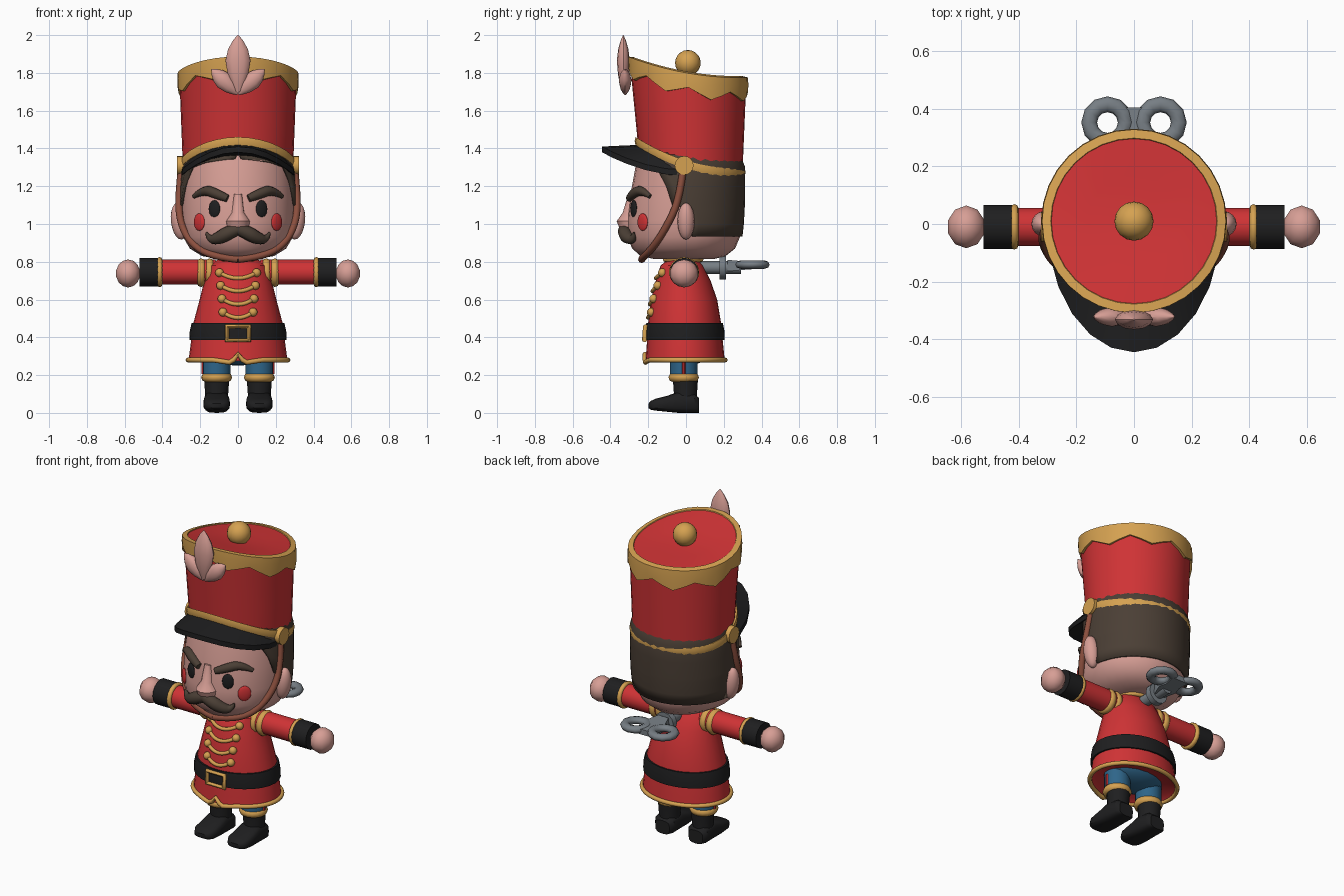
import bpy, bmesh, math
from mathutils import Vector, Matrix

if "Cube" in bpy.data.objects:
    bpy.data.objects.remove(bpy.data.objects["Cube"])

TAU = 2 * math.pi


def mat(name, r, g, b):
    m = bpy.data.materials.new(name)
    m.diffuse_color = tuple((c / 255) ** 2.2 for c in (r, g, b)) + (1,)
    m.use_nodes = True
    m.node_tree.nodes["Principled BSDF"].inputs["Base Color"].default_value = m.diffuse_color
    return m


RED, GOLD = mat("red", 206, 54, 56), mat("gold", 212, 160, 82)
SKIN, BLACK = mat("skin", 214, 157, 148), mat("black", 36, 36, 37)
BROWN, LEATHER = mat("hair brown", 76, 65, 56), mat("leather", 138, 80, 64)
GREY, BLUE = mat("steel grey", 118, 125, 131), mat("blue", 50, 101, 136)


def finish(o, name, m, angle=38):
    o.name = name
    o.data.materials.clear()
    o.data.materials.append(m)
    bpy.ops.object.select_all(action='DESELECT')
    o.select_set(True)
    bpy.context.view_layer.objects.active = o
    bpy.ops.object.shade_smooth_by_angle(angle=math.radians(angle))
    return o


def loft(name, rings, m, closed=True, cap=True, loop=False):
    """Skin a list of equal-length point rings."""
    bm = bmesh.new()
    vs = [[bm.verts.new(p) for p in r] for r in rings]
    n = len(vs[0])
    for a, b in zip(vs, vs[1:] + (vs[:1] if loop else [])):
        for i in range(n if closed else n - 1):
            j = (i + 1) % n
            bm.faces.new((a[i], a[j], b[j], b[i]))
    if cap:
        bm.faces.new(vs[0])
        bm.faces.new(vs[-1])
    bmesh.ops.recalc_face_normals(bm, faces=bm.faces)
    me = bpy.data.meshes.new(name)
    bm.to_mesh(me)
    bm.free()
    o = bpy.data.objects.new(name, me)
    bpy.context.collection.objects.link(o)
    return finish(o, name, m)


def ball(name, loc, size, m, rot=(0, 0, 0), seg=16, rows=10):
    bpy.ops.mesh.primitive_uv_sphere_add(segments=seg, ring_count=rows, location=loc, rotation=rot)
    o = bpy.context.object
    o.scale = size
    return finish(o, name, m)


def rod(name, loc, r, depth, m, axis='Z', seg=16):
    rot = {'X': (0, math.pi / 2, 0), 'Y': (math.pi / 2, 0, 0), 'Z': (0, 0, 0)}[axis]
    bpy.ops.mesh.primitive_cylinder_add(vertices=seg, radius=r, depth=depth, location=loc, rotation=rot)
    return finish(bpy.context.object, name, m)


def ring(name, loc, R, r, m, axis='Z', seg=18, flat=1):
    rot = {'X': (0, math.pi / 2, 0), 'Z': (0, 0, 0)}[axis]
    bpy.ops.mesh.primitive_torus_add(major_segments=seg, minor_segments=8, major_radius=R,
                                     minor_radius=r, location=loc, rotation=rot)
    o = bpy.context.object
    o.scale.z = flat
    return finish(o, name, m, 50)


def tube(name, pts, r, m, radii=None, cyclic=False):
    cu = bpy.data.curves.new(name, 'CURVE')
    cu.dimensions, cu.bevel_depth, cu.bevel_resolution, cu.use_fill_caps = '3D', r, 2, True
    s = cu.splines.new('POLY' if cyclic else 'NURBS')
    s.points.add(len(pts) - 1)
    for i, p in enumerate(pts):
        s.points[i].co = (*p, 1)
        s.points[i].radius = radii[i] if radii else 1
    s.use_cyclic_u = cyclic
    if not cyclic:
        s.order_u, s.use_endpoint_u, s.resolution_u = 3, True, 4
    o = bpy.data.objects.new(name, cu)
    bpy.context.collection.objects.link(o)
    bpy.ops.object.select_all(action='DESELECT')
    o.select_set(True)
    bpy.context.view_layer.objects.active = o
    bpy.ops.object.convert(target='MESH')
    return finish(bpy.context.object, name, m, 50)


# Profiles: height, half width, front y, back y
HEAD = [(.815, .10, -.17, .15), (.83, .19, -.24, .21), (.87, .255, -.285, .26), (.93, .29, -.31, .285),
        (1.02, .30, -.312, .295), (1.15, .298, -.295, .30), (1.3, .29, -.268, .30), (1.4, .27, -.24, .26)]
COAT = [(.275, .262, -.215, .205), (.33, .255, -.21, .20), (.48, .235, -.20, .185), (.6, .203, -.185, .165),
        (.7, .178, -.16, .13), (.78, .155, -.135, .09), (.815, .10, -.09, .06)]


def section(table, z):
    for a, b in zip(table, table[1:]):
        if z <= b[0]:
            t = (z - a[0]) / (b[0] - a[0])
            _, w, f, k = (p + (q - p) * t for p, q in zip(a, b))
            break
    return w, (k - f) / 2, (f + k) / 2


def around(table, z, off=0, a0=0, a1=TAU, n=28, full=True):
    w, ry, cy = section(table, z)
    return [Vector(((w + off) * math.cos(a), cy + (ry + off) * math.sin(a), z))
            for a in (a0 + (a1 - a0) * i / (n if full else n - 1) for i in range(n))]


def front(table, x, z, off=0):
    w, ry, cy = section(table, z)
    return Vector((x, cy - ry * math.sqrt(max(0, 1 - (x / w) ** 2)) - off, z))


# Head and hair
loft("head", [around(HEAD, r[0]) for r in HEAD], SKIN)
rows = []
for z, ylim in [(.935, .03), (1.0, .03), (1.08, .02), (1.1, -.07), (1.2, -.10), (1.3, -.15), (1.325, -.21), (1.345, -.255), (1.38, -.25)]:
    w, ry, cy = section(HEAD, z)
    a = math.asin(max(-1, (ylim - cy) / ry))
    rows.append(around(HEAD, z, .006, a, math.pi - a, 28, False))
hair = loft("hair", rows, BROWN, closed=False, cap=False)
sol = hair.modifiers.new("thickness", 'SOLIDIFY')
sol.thickness, sol.offset = .016, 0

# Nose
loft("nose", [[(w * math.cos(TAU * i / 12), -.295 + d * math.sin(TAU * i / 12), z) for i in range(12)]
              for z, w, d in [(1.16, .02, .01), (1.06, .034, .04), (1.015, .065, .072), (.985, .06, .06), (.97, .03, .03)]], SKIN)

for s, side in ((-1, "left"), (1, "right")):
    # Face details
    ball("eye_" + side, front(HEAD, s * .125, 1.08), (.033, .013, .046), BLACK, (0, 0, s * .42))
    ball("cheek_" + side, front(HEAD, s * .205, 1.01), (.038, .013, .046), RED, (0, 0, s * .75))
    ball("ear_" + side, (s * .31, 0, 1.015), (.045, .045, .098), SKIN, (0, s * .12, 0))
    tube("eyebrow_" + side, [front(HEAD, s * x, z, .008) for x, z in ((.055, 1.135), (.11, 1.158), (.18, 1.185), (.235, 1.145))],
         .028, BROWN, (.7, 1, .95, .4))
    tube("moustache_" + side, [front(HEAD, s * x, z, .02) for x, z in ((-.01, .975), (.05, .955), (.1, .925), (.15, .915), (.168, .955))],
         .034, BROWN, (.8, 1.15, 1, .65, .15))
    tube("chin_strap_" + side, [(s * x, y, z) for x, y, z in ((.30, -.015, 1.29), (.318, -.035, 1.13), (.303, -.10, .99),
                                (.235, -.17, .88), (.12, -.225, .825), (0, -.235, .812))], .019, LEATHER)
    rod("strap_button_" + side, (s * .302, -.01, 1.31), .05, .04, GOLD, 'X')
    # Arms
    rod("sleeve_" + side, (s * .27, -.01, .745), .066, .30, RED, 'X')
    for k, x in enumerate((.15, .195)):
        ring("shoulder_trim_%s_%d" % (side, k), (s * x, -.01, .742), .055, .021, GOLD, 'X', flat=1.1)
    ring("cuff_trim_" + side, (s * .415, -.01, .745), .066, .014, GOLD, 'X')
    rod("cuff_" + side, (s * .472, -.01, .745), .076, .1, BLACK, 'X')
    ball("hand_" + side, (s * .582, -.01, .738), (.068, .076, .074), SKIN, seg=10, rows=7)
    # Legs
    X = s * .113
    rod("trouser_leg_" + side, (X, -.012, .255), .074, .13, BLUE)
    rod("trouser_stripe_" + side, (X + s * .073, -.012, .24), .009, .07, RED, seg=6)
    ring("boot_trim_" + side, (X, -.012, .188), .057, .025, GOLD)
    loft("boot_shaft_" + side, [[(X + r * math.cos(TAU * i / 16), -.003 + r * math.sin(TAU * i / 16), z) for i in range(16)]
                                for z, r in ((.04, .062), (.1, .061), (.185, .067))], BLACK)
    foot = []
    for y, w, lo, hi in [(.068, .048, .0, .08), (.045, .066, 0, .1), (-.04, .066, 0, .112), (-.10, .071, .006, .09),
                         (-.16, .069, .012, .075), (-.185, .055, .016, .064), (-.198, .035, .025, .05)]:
        foot.append([])
        for i in range(16):
            c, q = math.cos(TAU * i / 16), math.sin(TAU * i / 16)
            c, q = (math.copysign(abs(v) ** .6, v) for v in (c, q))
            foot[-1].append((X + w * c, y, (lo + hi) / 2 + (hi - lo) / 2 * q))
    loft("boot_foot_" + side, foot, BLACK)
    # Key loop
    ring("key_loop_" + side, (s * .092, .352, .785), .0635, .0275, GREY, seg=12, flat=.8)

# Coat, with a recessed underside
loft("coat", [around(COAT, .3, -.03)[:]] + [around(COAT, r[0]) for r in COAT], RED)
ball("hips", (0, -.005, .335), (.20, .14, .085), BLUE)
hem = around(COAT, .28, .003, n=72)
for p in hem:
    f = max(0, 1 - abs(p.x) / .13) if p.y < 0 else 0
    p.z += -.02 * f + (.05 * max(0, 1 - abs(p.x) / .035) if p.y < 0 else 0)
tube("coat_hem", hem, .013, GOLD, cyclic=True)
loft("belt", [around(COAT, z, o) for z, o in ((.385, -.01), (.385, .01), (.43, .014), (.475, .01), (.475, -.01))], BLACK)
tube("buckle", [front(COAT, x, z, .018) for x, z in ((-.058, .385), (.058, .385), (.058, .458), (-.058, .458))], .014, GOLD, cyclic=True)
ring("collar", (0, -.015, .812), .095, .014, GOLD)

# Coat fastenings
for k, (z, w) in enumerate(((.742, .098), (.674, .092), (.604, .085), (.533, .08))):
    tube("braid_%d" % k, [front(COAT, w * t, z - .03 * (1 - t * t), .004) for t in (-1, -.7, -.35, 0, .35, .7, 1)], .011, GOLD)
    for s in (-1, 1):
        ball("coat_button_%d_%s" % (k, "left" if s < 0 else "right"), front(COAT, s * w, z, .003), (.023,) * 3, GOLD, seg=12, rows=8)

# Winding key
rod("key_shaft", (0, .17, .77), .034, .24, GREY, 'Y', 12)
rod("key_collar", (0, .195, .77), .063, .036, GREY, 'Y', 12)
loft("key_bridge", [[(w * c, y, .78 + h * q) for c, q in ((-1, -1), (1, -1), (1, 1), (-1, 1))]
                    for y, w, h in ((.22, .035, .03), (.29, .06, .024), (.34, .045, .02), (.405, .055, .016))], GREY)


# Tall hat with a slanted base and crown
def base_z(y):
    return 1.31 - .309 * y + .586 * y * y


def crown_z(y):
    return 1.80 - .181 * y + .325 * y * y


def hat_ring(t, off=0, dz=0, wave=0, n=32):
    out = []
    for i in range(n):
        a = TAU * i / n
        y = .022 - .012 * t + (.277 + .033 * t + off) * math.sin(a)
        z = base_z(y) * (1 - t) + crown_z(y) * t
        out.append(Vector(((.292 + .019 * t + off) * math.cos(a), y, z + dz + wave * math.cos(8 * a))))
    return out


loft("hat", [hat_ring(t) for t in (0, .33, .66, 1)] + [hat_ring(1, -.03, .004), hat_ring(1, -.15, .006), hat_ring(1, -.28, .006)], RED)
loft("hat_top_band", [hat_ring(.82, -.006, -.01, .024), hat_ring(.82, .012, -.01, .024), hat_ring(.92, .012),
                      hat_ring(1, .008), hat_ring(1, -.022, .008), hat_ring(1, -.03, -.01)], GOLD, cap=False, loop=True)
loft("hat_base_band", [hat_ring(0, o, d) for o, d in ((-.01, -.018), (.012, -.018), (.017, .003), (.012, .026), (-.01, .026))],
     GOLD, cap=False, loop=True)
ball("hat_knob", (0, .01, 1.853), (.068,) * 3, GOLD)

# Visor
visor = []
for i in range(13):
    a = math.radians(180 + 180 * i / 12)
    c, q = math.cos(a), math.sin(a)
    yi, yo = .01 + .265 * q, .01 + .455 * q
    zo = 1.285 + .125 * q * q
    zi = max(base_z(yi) - .008, zo)
    visor.append([(.285 * c, yi, zi), (.303 * c, yo, zo), (.303 * c, yo, zo - .03), (.285 * c, yi, zi - .055)])
loft("visor", visor, BLACK)

# Plume of three leaves
for name, length, w, tilt, z0 in (("middle", .30, .066, 0, 1.70), ("left", .19, .048, -.83, 1.69), ("right", .19, .048, .83, 1.69)):
    rot = Matrix.Rotation(tilt, 3, 'Y')
    y0 = -.332 if tilt == 0 else -.322
    loft("plume_" + name, [[Vector((0, y0, z0)) + rot @ Vector((w * r * math.cos(TAU * i / 12), .034 * r * math.sin(TAU * i / 12), length * t))
                            for i in range(12)] for t, r in ((0, .2), (.12, .5), (.3, .82), (.55, 1), (.75, .8), (.9, .42), (1, .05))], SKIN)
